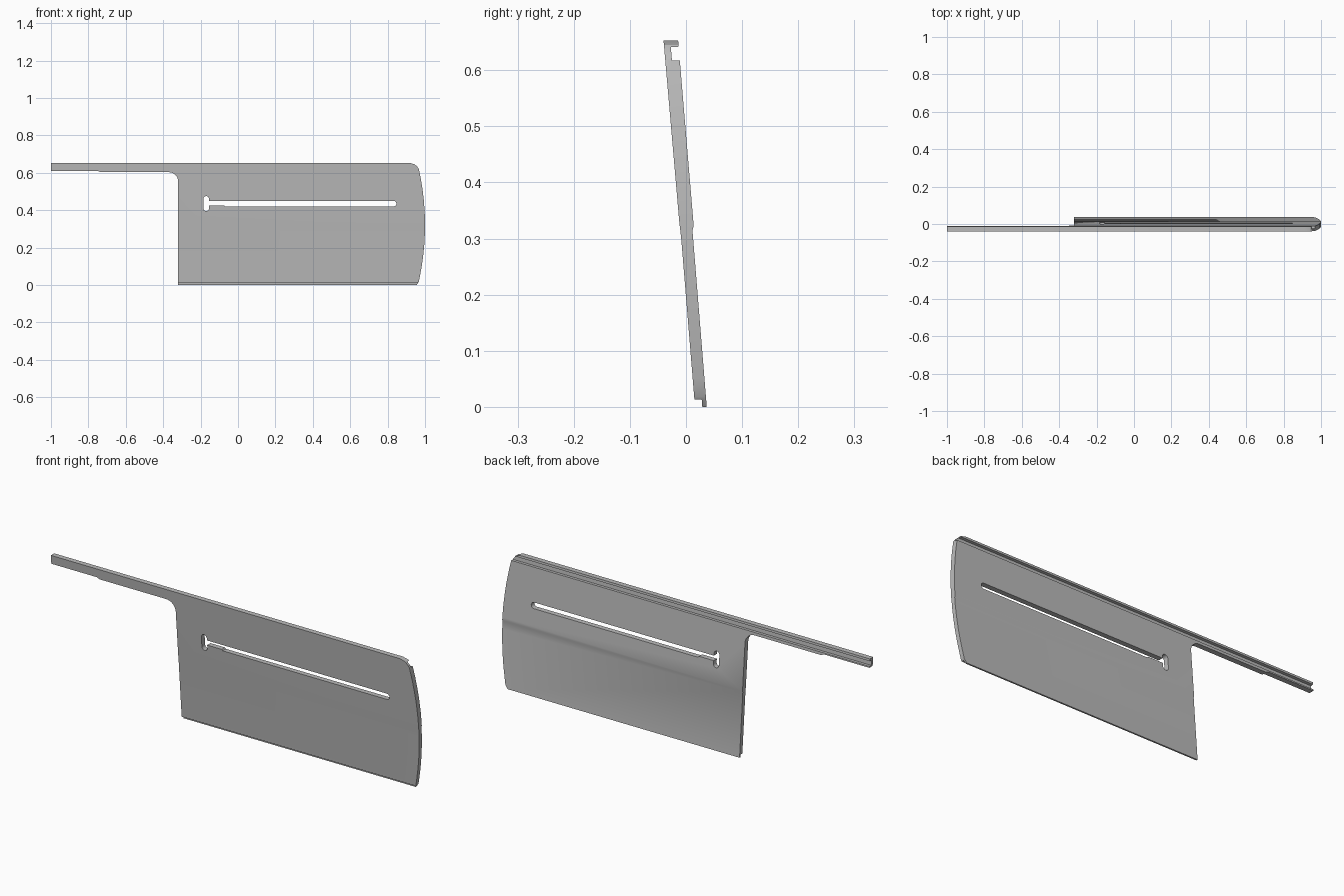
import bpy, bmesh
from math import cos, sin, pi, radians

if "Cube" in bpy.data.objects:
    bpy.data.objects.remove(bpy.data.objects["Cube"])

steel = bpy.data.materials.new("grey_metal")
steel.use_nodes = True
colour = (0.5, 0.5, 0.5, 1)
steel.diffuse_color = colour
steel.node_tree.nodes["Principled BSDF"].inputs["Base Color"].default_value = colour


def prism(name, points, place, offset):
    """Extrude a closed 2D outline, placed in space, along an offset."""
    bm = bmesh.new()
    face = bm.faces.new([bm.verts.new(place(*p)) for p in points])
    moved = bmesh.ops.extrude_face_region(bm, geom=[face])["geom"]
    bmesh.ops.translate(bm, vec=offset,
                        verts=[v for v in moved if isinstance(v, bmesh.types.BMVert)])
    bmesh.ops.recalc_face_normals(bm, faces=bm.faces)
    mesh = bpy.data.meshes.new(name)
    bm.to_mesh(mesh)
    bm.free()
    mesh.materials.append(steel)
    obj = bpy.data.objects.new(name, mesh)
    bpy.context.collection.objects.link(obj)
    return obj


def arc(cx, cz, r, start, end, steps=8, rz=None):
    """Points along an arc, angles in degrees."""
    angles = [radians(start + (end - start) * i / steps) for i in range(steps + 1)]
    return [(cx + r * cos(a), cz + (rz or r) * sin(a)) for a in angles]


def combine(target, cutter, operation):
    mod = target.modifiers.new(operation, "BOOLEAN")
    mod.operation, mod.solver, mod.object = operation, "EXACT", cutter
    bpy.context.view_layer.objects.active = target
    bpy.ops.object.modifier_apply(modifier=mod.name)
    bpy.data.objects.remove(cutter)


# Leaning cross-section (y, z) with a rail channel on the back and a lip at the foot
section = [(-0.04, 0.653), (-0.012, 0.33), (-0.0085, 0.3), (0.015, 0.013),
           (0.028, 0.013), (0.029, 0.0), (0.037, 0.0),
           (0.0115, 0.315), (0.0138, 0.322), (-0.011, 0.617),
           (-0.025, 0.617), (-0.027, 0.641), (-0.013, 0.642), (-0.014, 0.653)]
plate = prism("slotted_plate", section, lambda y, z: (-1.1, y, z), (2.2, 0, 0))


def upright(x, z):
    return (x, -0.2, z)


# Front outline: long arm, inside fillet, bowed free end
outline = [(-1, 0.7), (-1, 0.61), (-0.75, 0.61), (-0.735, 0.603)]
outline += arc(-0.37, 0.553, 0.05, 90, 0)
outline += [(-0.32, -0.1), (0.955, -0.1), (0.955, 0.0), (0.967, 0.018)]
outline += [(1 - 0.033 * t * t, 0.32 + 0.3 * t)
            for t in [-0.9 + 0.19 * i for i in range(11)]]
outline += [(0.958, 0.633), (0.945, 0.645), (0.915, 0.6535), (0.915, 0.7)]
combine(plate, prism("outline_cutter", outline, upright, (0, 0.4, 0)), "INTERSECT")

# Long slot with a tall rounded entry at its inner end
slot = arc(0.832, 0.435, 0.015, -90, 90)
slot += [(-0.155, 0.45)]
slot += arc(-0.17, 0.46, 0.015, 0, 180)
slot += arc(-0.17, 0.41, 0.015, 180, 360)
slot += [(-0.155, 0.426), (-0.075, 0.426), (-0.07, 0.42)]
combine(plate, prism("slot_cutter", slot, upright, (0, 0.4, 0)), "DIFFERENCE")

# Smooth the curved edges, keep the rest crisp
bpy.ops.object.select_all(action="DESELECT")
plate.select_set(True)
bpy.context.view_layer.objects.active = plate
bpy.ops.object.shade_smooth_by_angle(angle=radians(25))
